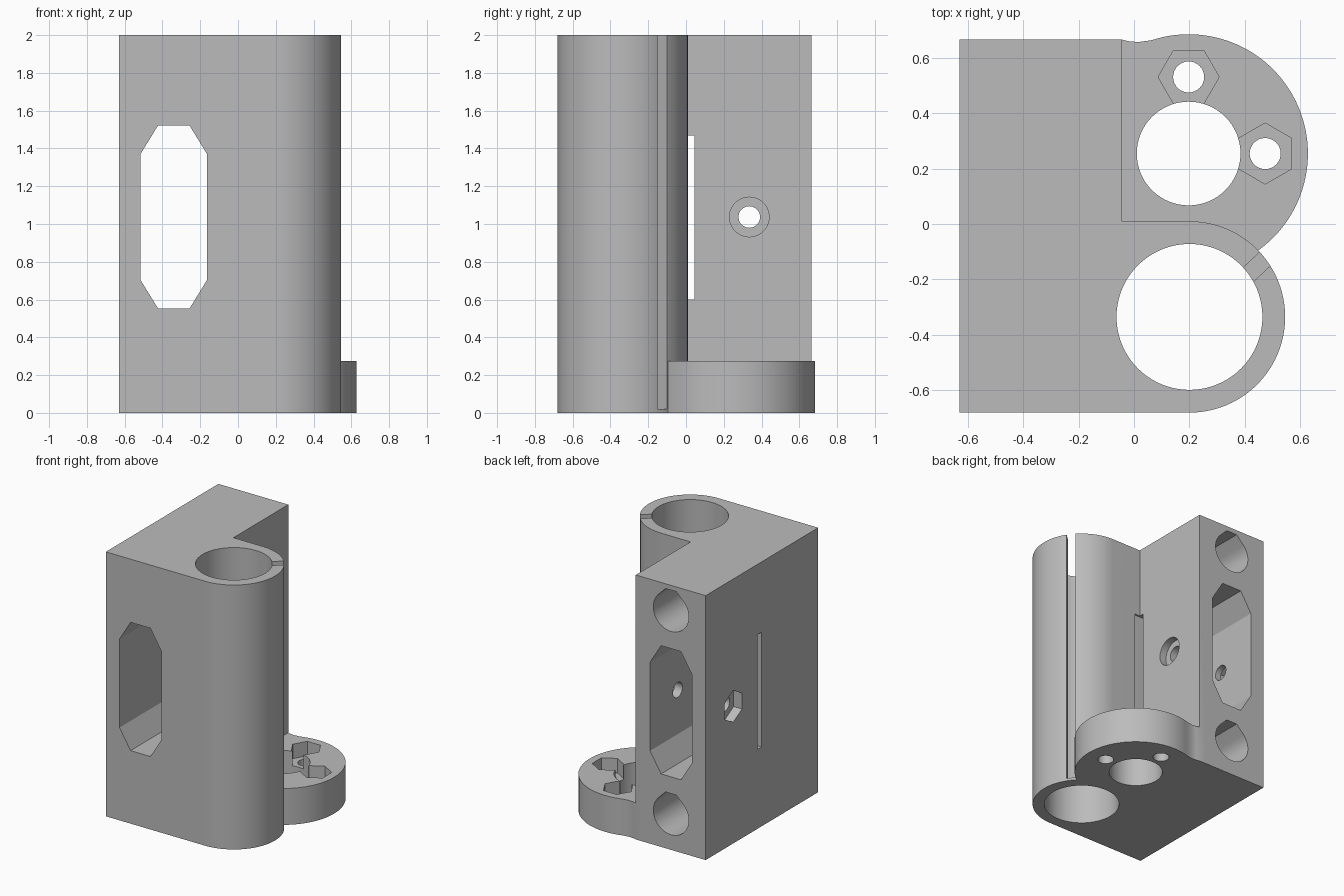
import bpy, bmesh
from math import cos, sin, radians
from mathutils import Vector

if "Cube" in bpy.data.objects:
    bpy.data.objects.remove(bpy.data.objects["Cube"], do_unlink=True)

grey = bpy.data.materials.new("plain grey")
grey.use_nodes = True
grey.diffuse_color = (0.5, 0.5, 0.5, 1)
grey.node_tree.nodes["Principled BSDF"].inputs["Base Color"].default_value = (0.5, 0.5, 0.5, 1)


def arc(centre, r, start, end, steps):
    """Points on an arc, both ends included."""
    angles = [radians(start + (end - start) * i / steps) for i in range(steps + 1)]
    return [(centre[0] + r * cos(a), centre[1] + r * sin(a)) for a in angles]


def ring(centre, r, sides=64, turn=0):
    return arc(centre, r, turn, turn + 360, sides)[:-1]


def prism(name, outline, axis, low, high):
    """Extrude a closed outline along an axis."""
    place = {"x": lambda u, v, w: (w, u, v),
             "y": lambda u, v, w: (u, w, v),
             "z": lambda u, v, w: (u, v, w)}[axis]
    bm = bmesh.new()
    face = bm.faces.new([bm.verts.new(place(u, v, low)) for u, v in outline])
    made = bmesh.ops.extrude_face_region(bm, geom=[face])["geom"]
    shift = Vector(place(0, 0, high - low))
    bmesh.ops.translate(bm, vec=shift, verts=[g for g in made if isinstance(g, bmesh.types.BMVert)])
    bmesh.ops.recalc_face_normals(bm, faces=bm.faces)
    mesh = bpy.data.meshes.new(name)
    bm.to_mesh(mesh)
    bm.free()
    mesh.materials.append(grey)
    obj = bpy.data.objects.new(name, mesh)
    bpy.context.collection.objects.link(obj)
    return obj


def combine(target, other, operation):
    """Apply a boolean and discard the helper."""
    mod = target.modifiers.new("boolean", "BOOLEAN")
    mod.operation, mod.solver, mod.object = operation, "EXACT", other
    bpy.context.view_layer.objects.active = target
    bpy.ops.object.modifier_apply(modifier=mod.name)
    bpy.data.objects.remove(other, do_unlink=True)


def cut(name, outline, axis, low, high):
    combine(body, prism(name, outline, axis, low, high), "DIFFERENCE")


bearing = (0.2, -0.335)
screw = (0.197, 0.254)

# Tall block with the bearing tube on its front right
body = prism("carriage_body",
             [(-0.63, -0.68)] + arc(bearing, 0.345, -90, 90, 48)
             + [(-0.045, 0.01), (-0.045, 0.665), (-0.63, 0.665)], "z", 0, 2)

# Low round flange for the lead screw nut
flange = prism("nut_flange",
               [(-0.1, -0.05), (0.2, -0.05)] + arc(screw, 0.43, -62, 103, 56)
               + [(0.06, 0.662), (0.015, 0.656), (-0.02, 0.659), (-0.045, 0.665), (-0.1, 0.665)],
               "z", 0, 0.275)
combine(body, flange, "UNION")

# Bearing bore and screw bore
cut("bearing_bore", ring(bearing, 0.263, 80), "z", -0.1, 2.1)
cut("screw_bore", ring(screw, 0.187), "z", -0.1, 0.4)

# Clamping slit along the tube, closed by a thin web at the bottom
along = Vector((cos(radians(43)), sin(radians(43))))
across = Vector((-along.y, along.x))
slit = [tuple(Vector(bearing) + along * a + across * c)
        for a, c in ((0.2, -0.064), (0.385, -0.064), (0.385, -0.002), (0.2, -0.002))]
cut("clamp_slit", slit, "z", 0.02, 2.1)

# Nut traps and bolt holes in the flange
for centre, turn in (((0.197, 0.53), 0), ((0.473, 0.254), 30)):
    cut("nut_trap", ring(centre, 0.11, 6, turn), "z", 0.165, 0.4)
    cut("bolt_hole", ring(centre, 0.056, 32), "z", -0.1, 0.4)

# Belt window, an elongated octagon right through the block
mid_x, mid_z = -0.34, 1.037
corner = [(0.175, 0.335), (0.083, 0.485)]
window = [(mid_x + sx * x, mid_z + sz * z)
          for sx, sz, pts in ((1, 1, corner), (-1, 1, corner[::-1]),
                              (-1, -1, corner), (1, -1, corner[::-1]))
          for x, z in pts]
cut("belt_window", window, "y", -0.8, 0.8)

# Two blind rod sockets with flattened teardrop tops
r = 0.148
for z in (0.262, 1.8):
    socket = arc((mid_x, z), r, 135, 405, 48)
    socket += [(mid_x + 0.3 * r, z + 1.11 * r), (mid_x - 0.3 * r, z + 1.11 * r)]
    cut("rod_socket", socket, "y", -0.6, 0.8)

# Cross bolt with a hexagonal trap on one side and a counterbore on the other
bolt = (0.335, mid_z)
cut("cross_bolt_hole", ring(bolt, 0.057, 32), "x", -0.8, 0.0)
cut("cross_nut_trap", ring(bolt, 0.12, 6, 90), "x", -0.8, -0.56)
cut("cross_counterbore", ring(bolt, 0.105, 40), "x", -0.1, 0.1)

# Thin relief slot across the block
cut("relief_slot", [(-0.003, 0.6), (0.045, 0.6), (0.045, 1.468), (-0.003, 1.468)], "x", -0.8, 0.0)

bpy.ops.object.select_all(action="DESELECT")
body.select_set(True)
bpy.context.view_layer.objects.active = body
bpy.ops.object.shade_smooth_by_angle(angle=radians(25))
